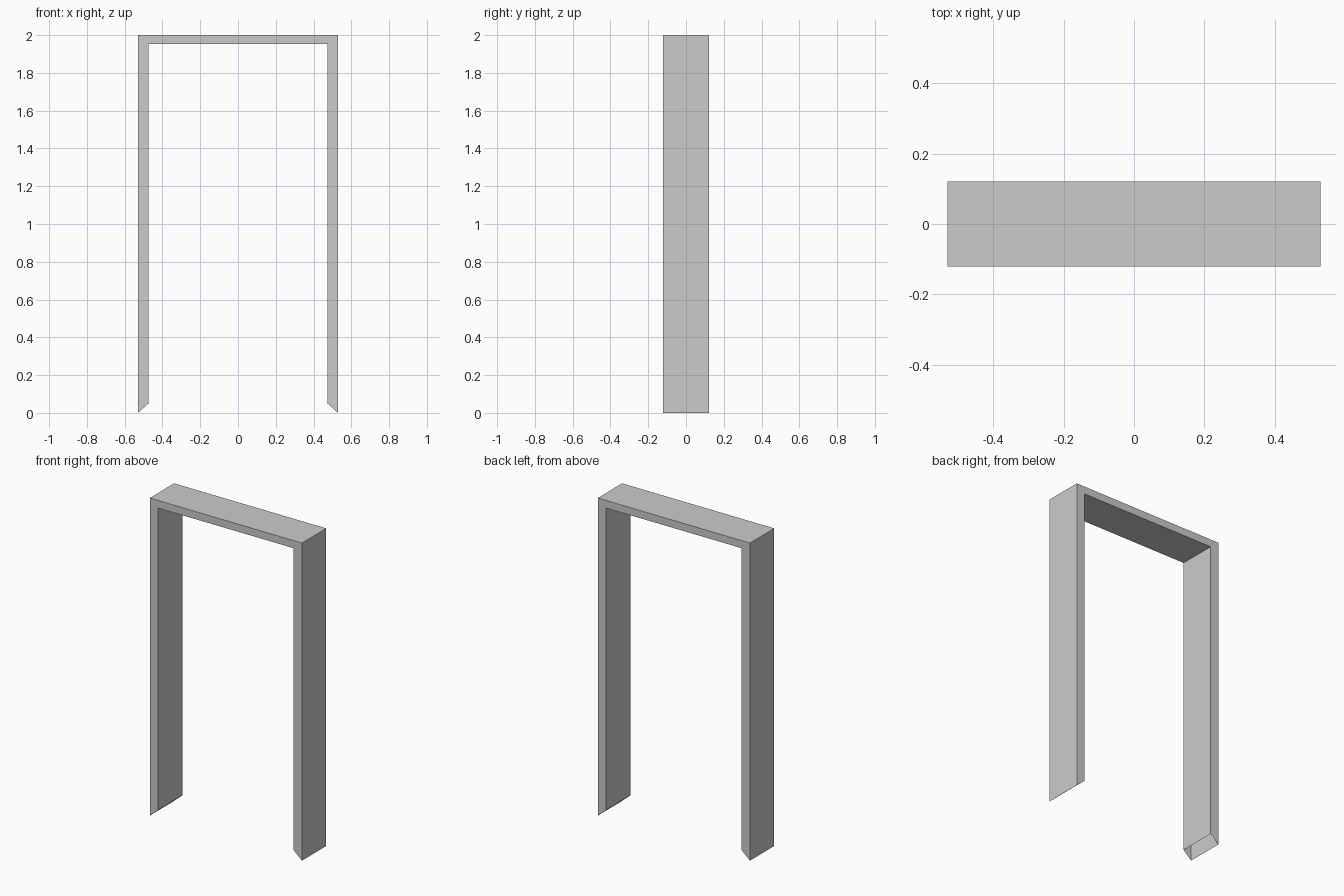
import bpy
import bmesh

if "Cube" in bpy.data.objects:
    bpy.data.objects.remove(bpy.data.objects["Cube"])

HALF_DEPTH = 0.121

# Matching outer and inner outlines (x, z), from left foot over the top to right foot
outer = [(-0.53, 0.0), (-0.53, 2.0), (0.53, 2.0), (0.53, 0.0)]
inner = [(-0.473, 0.05), (-0.473, 1.952), (0.473, 1.952), (0.473, 0.05)]

bm = bmesh.new()

# A four-cornered cross-section at each mitre
rings = []
for (ox, oz), (ix, iz) in zip(outer, inner):
    rings.append([bm.verts.new(p) for p in (
        (ox, -HALF_DEPTH, oz), (ix, -HALF_DEPTH, iz),
        (ix, HALF_DEPTH, iz), (ox, HALF_DEPTH, oz))])

# Left jamb, head and right jamb; the mitred feet stay open
for a, b in zip(rings, rings[1:]):
    for i in range(4):
        j = (i + 1) % 4
        bm.faces.new((a[i], b[i], b[j], a[j]))

bmesh.ops.recalc_face_normals(bm, faces=bm.faces[:])

mesh = bpy.data.meshes.new("door_frame")
bm.to_mesh(mesh)
bm.free()
frame = bpy.data.objects.new("door_frame", mesh)
bpy.context.collection.objects.link(frame)
